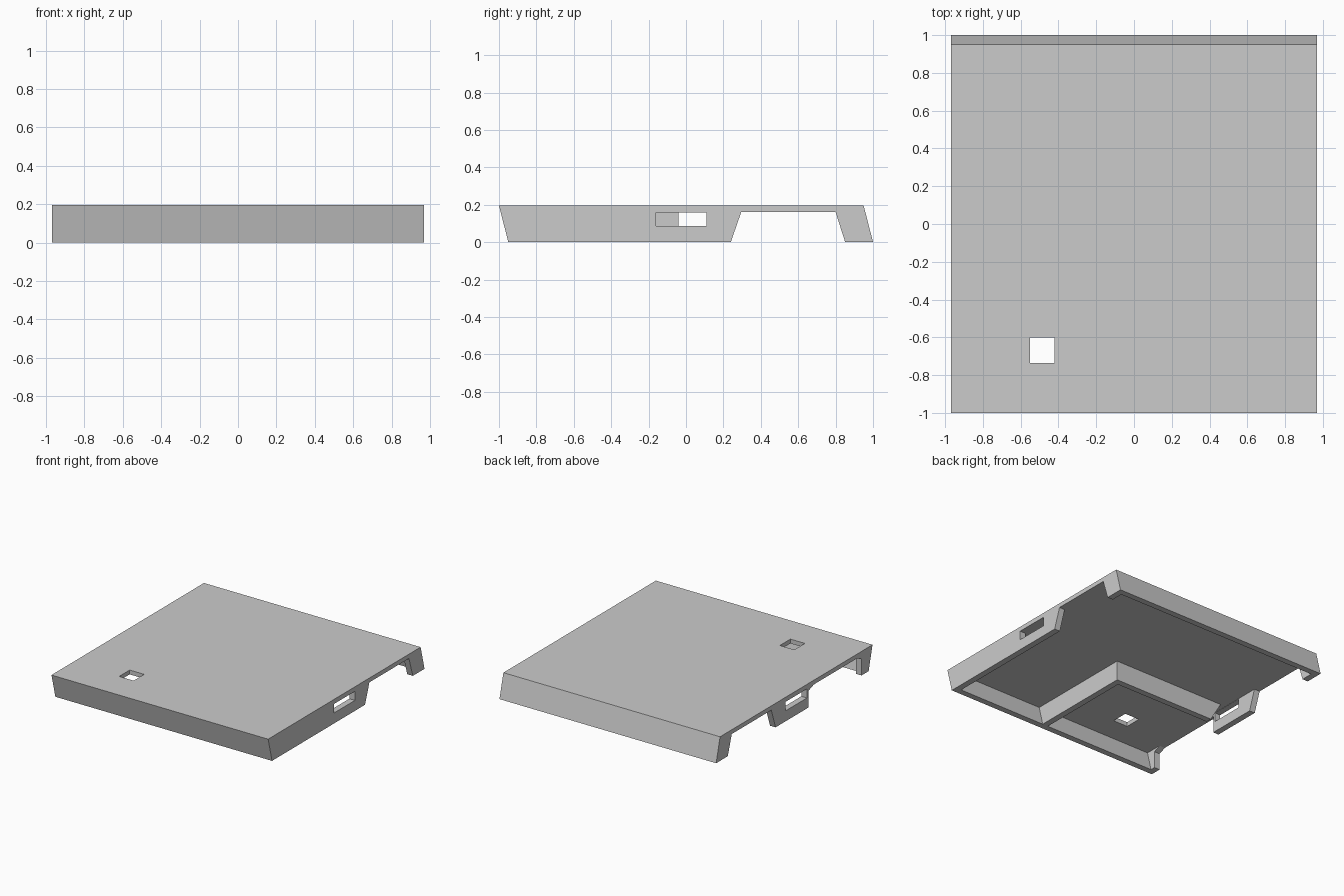
import bpy
import bmesh
from mathutils import Vector

cube = bpy.data.objects.get("Cube")
if cube:
    bpy.data.objects.remove(cube, do_unlink=True)

grey = bpy.data.materials.new("light grey")
grey.use_nodes = True
COLOUR = (0.6, 0.6, 0.6, 1)
grey.diffuse_color = COLOUR
grey.node_tree.nodes["Principled BSDF"].inputs["Base Color"].default_value = COLOUR


def prism(name, profile, start, end, axis="X"):
    """Extrude a profile of (horizontal, z) points along X or Y."""
    def place(h, z):
        return (start, h, z) if axis == "X" else (h, start, z)

    bm = bmesh.new()
    face = bm.faces.new([bm.verts.new(place(h, z)) for h, z in profile])
    out = bmesh.ops.extrude_face_region(bm, geom=[face])
    step = Vector((end - start, 0, 0) if axis == "X" else (0, end - start, 0))
    moved = [g for g in out["geom"] if isinstance(g, bmesh.types.BMVert)]
    bmesh.ops.translate(bm, verts=moved, vec=step)
    bmesh.ops.recalc_face_normals(bm, faces=bm.faces[:])
    mesh = bpy.data.meshes.new(name)
    bm.to_mesh(mesh)
    bm.free()
    mesh.materials.append(grey)
    obj = bpy.data.objects.new(name, mesh)
    bpy.context.scene.collection.objects.link(obj)
    return obj


def rect(h0, h1, z0, z1):
    return [(h0, z0), (h1, z0), (h1, z1), (h0, z1)]


def cut(target, cutter):
    """Subtract a cutter from the target and delete the cutter."""
    cutter.hide_render = True
    mod = target.modifiers.new("cut", "BOOLEAN")
    mod.operation = "DIFFERENCE"
    mod.solver = "EXACT"
    mod.object = cutter
    graph = bpy.context.evaluated_depsgraph_get()
    graph.update()
    mesh = bpy.data.meshes.new_from_object(target.evaluated_get(graph))
    target.modifiers.clear()
    target.data = mesh
    bpy.data.objects.remove(cutter, do_unlink=True)


HALF, TOP, CEIL, WALL, LOW = 0.97, 0.195, 0.16, 0.05, -0.05

# Outer shell with raked front and back
shell = prism("cover_shell", [(-0.95, 0), (1, 0), (0.95, TOP), (-1, TOP)], -HALF, HALF)

# Hollow underside
cut(shell, prism("cavity", [(-0.888, LOW), (0.963, LOW), (0.91, CEIL), (-0.94, CEIL)],
                 -HALF + WALL, HALF - WALL))

# Rear gap through both side walls
cut(shell, prism("rear_gap", [(0.222, LOW), (0.867, LOW), (0.80, CEIL), (0.295, CEIL)], -1.1, 1.1))

# Front gap through the right-hand side wall only
cut(shell, prism("front_gap", [(-0.86, LOW), (-0.18, LOW), (-0.18, 0.135), (-0.25, CEIL),
                               (-0.80, CEIL), (-0.86, 0.135)], -1.1, -0.9))

# Slots in both side walls
cut(shell, prism("side_slots", rect(-0.16, 0.11, 0.085, 0.158), -1.1, 1.1))

# Square hole in the top
cut(shell, prism("top_hole", rect(-0.735, -0.60, 0.1, 0.3), -0.55, -0.42))

# Inner compartment walls, set slightly into the ceiling
SEAT = CEIL + 0.01
prism("compartment_side_wall", [(-0.92, 0), (-0.04, 0), (-0.04, SEAT), (-0.9625, SEAT)], 0.08, 0.13)
prism("compartment_back_wall", [(-0.78, 0), (0.08, 0), (0.08, SEAT), (-0.88, SEAT)],
      -0.09, -0.04, axis="Y")
